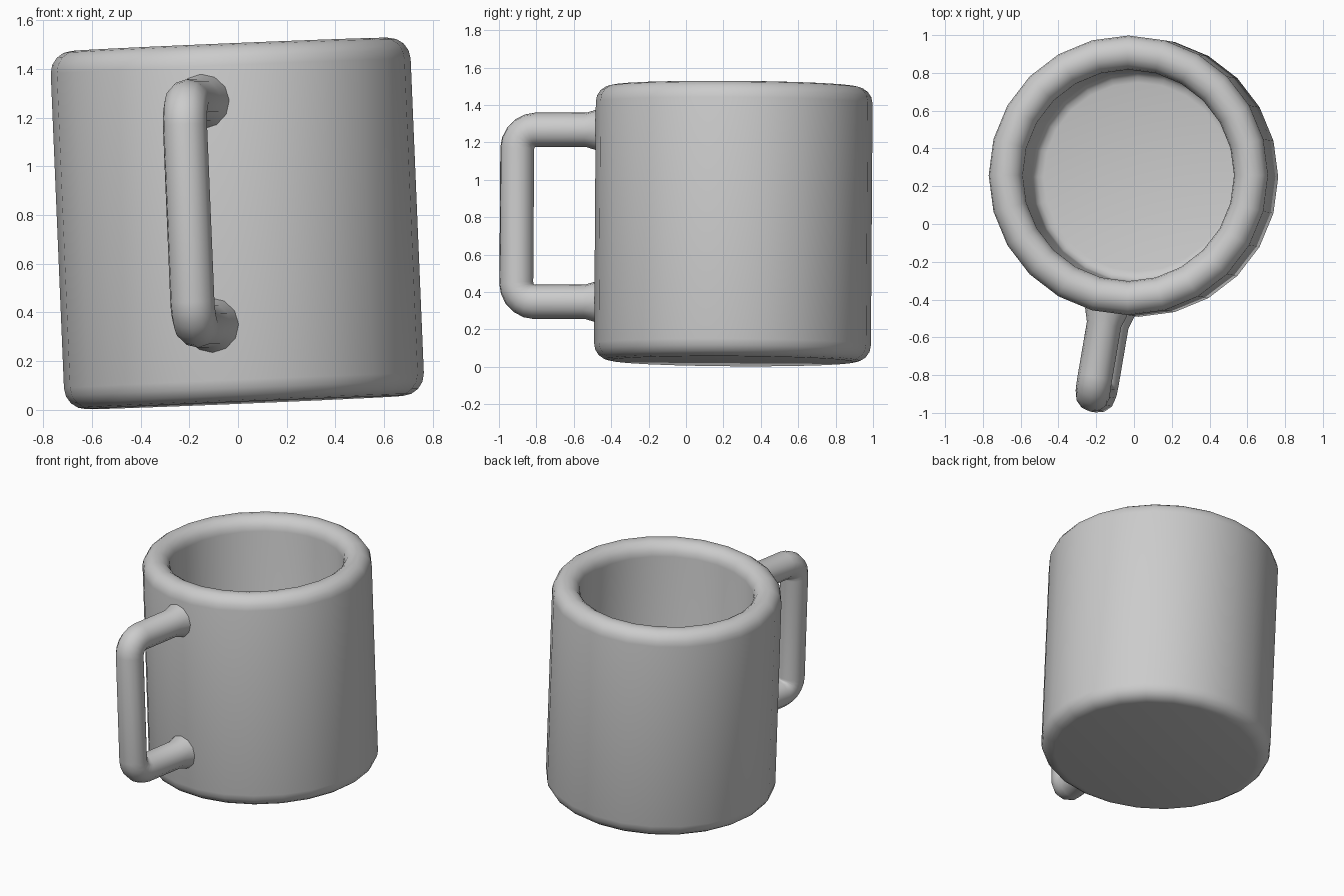
import bpy, bmesh
from math import sin, cos, pi, radians
from mathutils import Matrix, Vector

if "Cube" in bpy.data.objects:
    bpy.data.objects.remove(bpy.data.objects["Cube"])

SIDES = 24
R_OUT, R_IN, H, FLOOR = 0.74, 0.56, 1.473, 0.17
# the whole mug leans slightly
LEAN = (Matrix.Translation((0.028, 0.248, 0.03))
        @ Matrix.Rotation(radians(-2.4), 4, 'Y') @ Matrix.Rotation(radians(-0.4), 4, 'X'))


def arc(cx, cz, r, a0, a1, n):
    """Points on an arc in the radius/height plane, angles in degrees."""
    return [(cx + r * cos(radians(a0 + (a1 - a0) * i / n)),
             cz + r * sin(radians(a0 + (a1 - a0) * i / n))) for i in range(n + 1)]


def finish(obj, angle):
    bpy.ops.object.select_all(action='DESELECT')
    obj.select_set(True)
    bpy.context.view_layer.objects.active = obj
    if obj.type == 'CURVE':
        bpy.ops.object.convert(target='MESH')
    bpy.ops.object.shade_smooth_by_angle(angle=radians(angle))


# cup body: lathed profile with rounded foot, full round rim and hollow inside
half = (R_OUT - R_IN) / 2
profile = [(0, 0)]
profile += arc(R_OUT - 0.09, 0.09, 0.09, -90, 0, 4)
profile += arc(R_OUT - half, H - half, half, 0, 180, 8)
profile += arc(R_IN - 0.06, FLOOR + 0.06, 0.06, 0, -90, 3)
profile += [(0, FLOOR)]
bm = bmesh.new()
vs = [bm.verts.new((0, r, z)) for r, z in profile]
es = [bm.edges.new(p) for p in zip(vs, vs[1:])]
bmesh.ops.spin(bm, geom=vs + es, cent=(0, 0, 0), axis=(0, 0, 1),
               angle=2 * pi, steps=SIDES, use_duplicate=False)
bmesh.ops.remove_doubles(bm, verts=bm.verts, dist=1e-4)
bmesh.ops.recalc_face_normals(bm, faces=bm.faces)
mesh = bpy.data.meshes.new("cup_body")
bm.to_mesh(mesh)
bm.free()
cup = bpy.data.objects.new("cup_body", mesh)
bpy.context.collection.objects.link(cup)
cup.matrix_world = LEAN
finish(cup, 40)

# handle: round tube with flared ends sunk into the wall
TUBE, REACH, Z_TOP, Z_LOW, BEND = 0.092, 1.175, 1.238, 0.318, 0.1
ends = [(0.66, 1.3), (0.735, 1.22), (0.80, 1.0)]
path = [(r, Z_TOP, s) for r, s in ends]
path += [(r, z, 1) for r, z in arc(REACH - BEND, Z_TOP - BEND, BEND, 90, 0, 5)]
path += [(r, z, 1) for r, z in arc(REACH - BEND, Z_LOW + BEND, BEND, 0, -90, 5)]
path += [(r, Z_LOW, s) for r, s in reversed(ends)]
curve = bpy.data.curves.new("handle", 'CURVE')
curve.dimensions = '3D'
curve.bevel_depth = TUBE
curve.bevel_resolution = 4
curve.use_fill_caps = True
spline = curve.splines.new('POLY')
spline.points.add(len(path) - 1)
for p, (r, z, s) in zip(spline.points, path):
    p.co = (0, -r, z, 1)
    p.radius = s
handle = bpy.data.objects.new("handle", curve)
bpy.context.collection.objects.link(handle)
handle.matrix_world = LEAN @ Matrix.Rotation(radians(-9.7), 4, 'Z')
finish(handle, 50)
